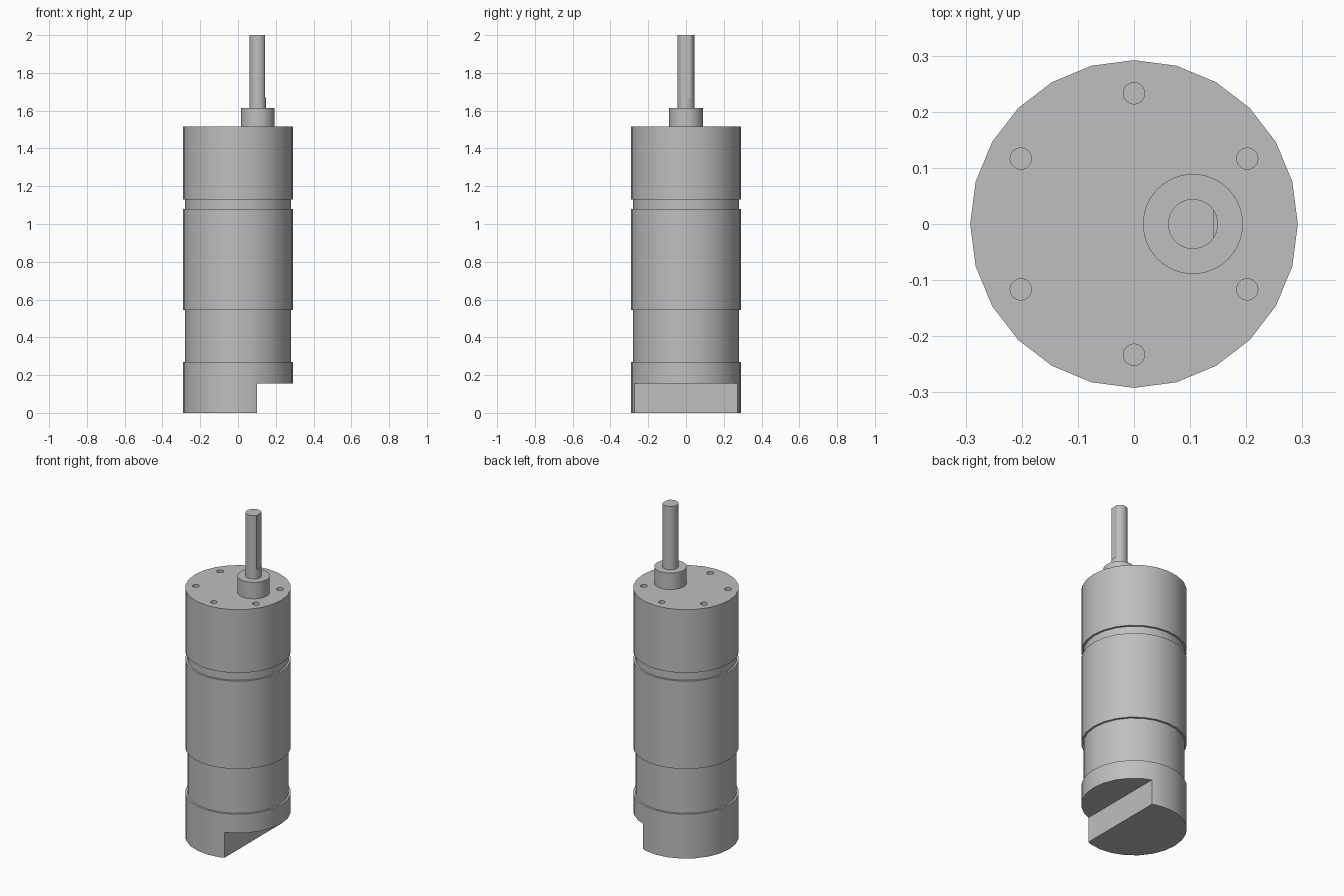
import bpy
import bmesh
from math import sin, cos, pi, radians
from mathutils import Matrix, Vector

cube = bpy.data.objects.get("Cube")
if cube:
    bpy.data.objects.remove(cube, do_unlink=True)

metal = bpy.data.materials.new("plain grey metal")
metal.use_nodes = True
GREY = (0.52, 0.52, 0.52, 1)
metal.diffuse_color = GREY
metal.node_tree.nodes["Principled BSDF"].inputs["Base Color"].default_value = GREY

SHAFT_X = 0.105
TOP = 1.515


def make_object(name, bm):
    bmesh.ops.recalc_face_normals(bm, faces=bm.faces)
    mesh = bpy.data.meshes.new(name)
    bm.to_mesh(mesh)
    bm.free()
    mesh.materials.append(metal)
    obj = bpy.data.objects.new(name, mesh)
    bpy.context.collection.objects.link(obj)
    return obj


def turned(name, profile, sides, x=0, y=0):
    """Closed round solid from (radius, height) steps."""
    bm = bmesh.new()
    rings = []
    for r, z in profile:
        rings.append([bm.verts.new((x + r * cos(2 * pi * i / sides),
                                    y + r * sin(2 * pi * i / sides), z))
                      for i in range(sides)])
    for low, high in zip(rings, rings[1:]):
        for i in range(sides):
            j = (i + 1) % sides
            bm.faces.new((low[i], low[j], high[j], high[i]))
    bm.faces.new(rings[0][::-1])
    bm.faces.new(rings[-1])
    return make_object(name, bm)


def block(name, low, high):
    low, high = Vector(low), Vector(high)
    bm = bmesh.new()
    bmesh.ops.create_cube(bm, size=1, matrix=Matrix.Translation((low + high) / 2)
                          @ Matrix.Diagonal((*(high - low), 1)))
    return make_object(name, bm)


def activate(obj):
    bpy.ops.object.select_all(action='DESELECT')
    obj.select_set(True)
    bpy.context.view_layer.objects.active = obj


def cut(obj, cutter):
    cutter.hide_render = True
    mod = obj.modifiers.new("cut", 'BOOLEAN')
    mod.operation = 'DIFFERENCE'
    mod.solver = 'EXACT'
    mod.object = cutter
    activate(obj)
    bpy.ops.object.modifier_apply(modifier=mod.name)
    bpy.data.objects.remove(cutter, do_unlink=True)


# Stepped casing: end cap, neck, motor can, groove and gearbox
WIDE, NARROW = 0.292, 0.28
casing = turned("casing", [
    (WIDE, 0), (WIDE, 0.27), (NARROW, 0.27), (NARROW, 0.545),
    (WIDE, 0.545), (WIDE, 1.08), (NARROW, 1.08), (NARROW, 1.13),
    (WIDE, 1.13), (WIDE, TOP)], 24)

# Notch on one side of the end cap
cut(casing, block("notch_cutter", (0.1, -0.5, -0.1), (0.5, 0.5, 0.155)))

# Ring of six mounting holes
for k in range(6):
    a = radians(30 + 60 * k)
    cut(casing, turned("hole_cutter", [(0.019, TOP - 0.08), (0.019, TOP + 0.05)],
                       24, 0.233 * cos(a), 0.233 * sin(a)))

# Off-centre boss and D-shaped output shaft
boss = turned("shaft_boss", [(0.089, TOP), (0.089, 1.615)], 48, SHAFT_X)
shaft = turned("output_shaft", [(0.0445, 1.615), (0.0445, 2)], 48, SHAFT_X)
cut(shaft, block("flat_cutter", (0.142, -0.2, 1.67), (0.3, 0.2, 2.1)))

for obj in (casing, boss, shaft):
    activate(obj)
    bpy.ops.object.shade_smooth_by_angle(angle=radians(30))
